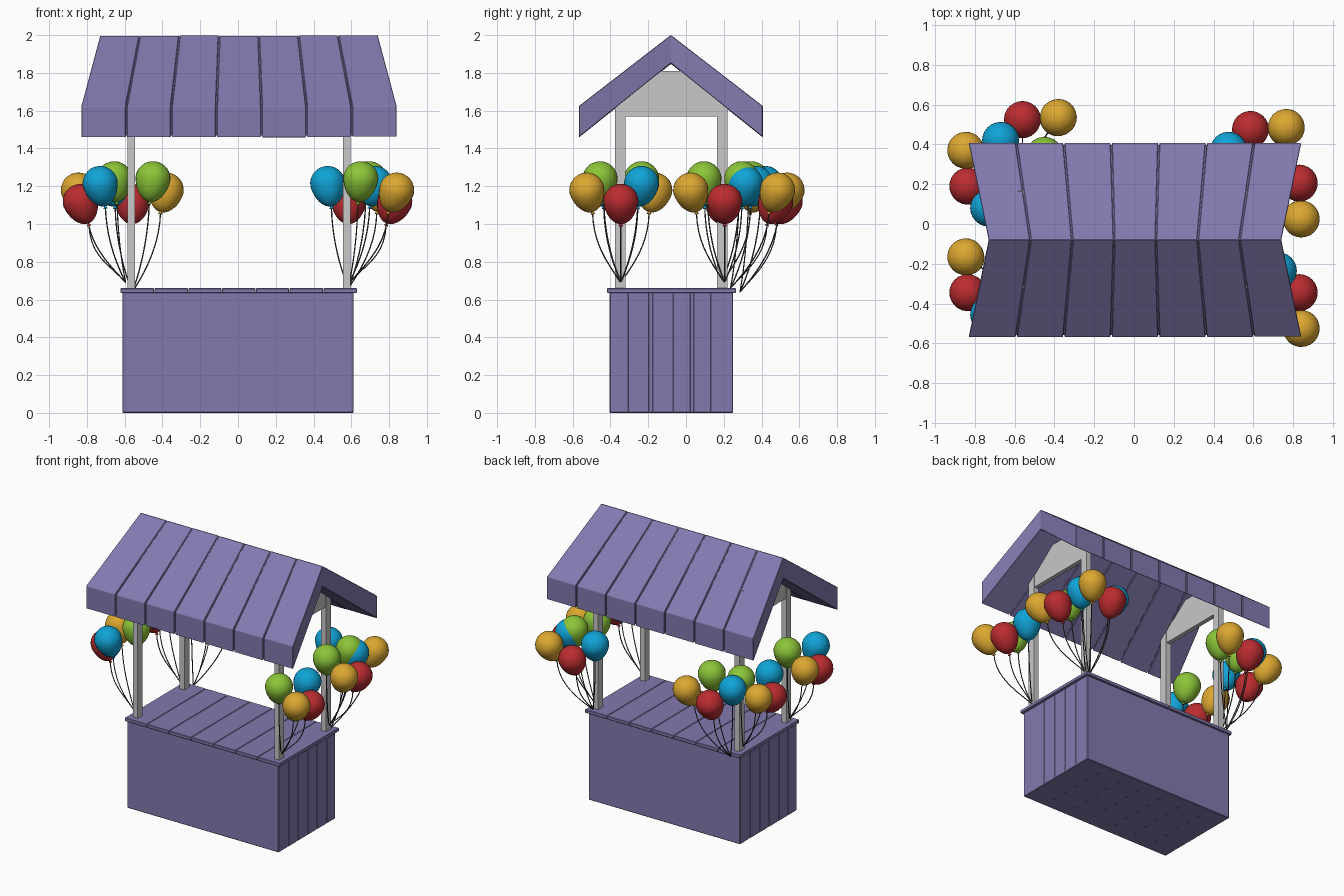
import bpy, bmesh, math, random
from mathutils import Vector, Matrix

if "Cube" in bpy.data.objects:
    bpy.data.objects.remove(bpy.data.objects["Cube"])

random.seed(4)

def material(name, rgb):
    m = bpy.data.materials.new(name)
    m.diffuse_color = (*rgb, 1)
    m.use_nodes = True
    m.node_tree.nodes["Principled BSDF"].inputs["Base Color"].default_value = m.diffuse_color
    return m

PURPLE = material("purple_wood", (0.225, 0.195, 0.43))
GREY = material("pale_grey_paint", (0.58, 0.58, 0.58))
STRING = material("dark_string", (0.07, 0.07, 0.07))
RED = material("red_balloon", (0.50, 0.025, 0.03))
YELLOW = material("yellow_balloon", (0.72, 0.39, 0.03))
BLUE = material("blue_balloon", (0.005, 0.37, 0.68))
GREEN = material("green_balloon", (0.26, 0.56, 0.04))

def finish(bm, name, mat):
    bmesh.ops.recalc_face_normals(bm, faces=bm.faces[:])
    me = bpy.data.meshes.new(name)
    bm.to_mesh(me)
    bm.free()
    me.materials.append(mat)
    ob = bpy.data.objects.new(name, me)
    bpy.context.collection.objects.link(ob)
    return ob

def add_box(bm, lo, hi):
    lo, hi = Vector(lo), Vector(hi)
    size = hi - lo
    m = Matrix.Translation((lo + hi) / 2) @ Matrix.Diagonal((*size, 1))
    bmesh.ops.create_cube(bm, size=1, matrix=m)

def box(name, lo, hi, mat):
    bm = bmesh.new()
    add_box(bm, lo, hi)
    return finish(bm, name, mat)

def bevel(ob, width):
    b = ob.modifiers.new("edge", 'BEVEL')
    b.width, b.segments = width, 1

# counter: solid core clad in vertical planks on four sides
X, Y0, Y1, H, D = 0.61, -0.405, 0.25, 0.64, 0.012
box("counter_core", (-X + D, Y0 + D, 0.002), (X - D, Y1 - D, H), PURPLE)

def planks(name, a, b, n, gap, make_box, width):
    bm = bmesh.new()
    step = (b - a) / n
    for i in range(n):
        s = a + i * step + (gap / 2 if i else 0)
        e = a + (i + 1) * step - (gap / 2 if i < n - 1 else 0)
        add_box(bm, *make_box(s, e))
    bevel(finish(bm, name, PURPLE), width)

planks("counter_front_back_planks", -X, X, 7, 0.006,
       lambda s, e: ((s, Y0, 0), (e, Y1, H)), 0.004)
planks("counter_side_planks", Y0, Y1, 6, 0.014,
       lambda s, e: ((-X - 0.002, s, 0), (X + 0.002, e, H)), 0.004)

# counter top boards
planks("counter_top", -0.622, 0.63, 7, 0.002,
       lambda s, e: ((s, -0.418, 0.635), (e, 0.265, 0.66)), 0.003)

# roof: thick chevron, boards fanning outwards from ridge to eaves
RY = -0.08

def chevron(bm, t0, t1, inset=0.0, lift=0.0):
    half = 0.485 - inset
    pts = [(-half, 1.46 + inset, 0.835), (-half, 1.625 - inset, 0.835), (0, 2.0 - inset, 0.735),
           (half, 1.625 - inset, 0.835), (half, 1.46 + inset, 0.835), (0, 1.85 + inset, 0.735)]
    rings = []
    for t in (t0, t1):
        rings.append([bm.verts.new((0.005 + w * t, RY + y + math.copysign(lift, y) * (y != 0), z + lift))
                      for y, z, w in pts])
    a, b = rings
    for i in range(6):
        j = (i + 1) % 6
        bm.faces.new((a[i], a[j], b[j], b[i]))
    for r in rings:   # two quads per end
        bm.faces.new((r[0], r[1], r[2], r[5]))
        bm.faces.new((r[2], r[3], r[4], r[5]))

bm = bmesh.new()
chevron(bm, -0.99, 0.99, inset=0.008)
finish(bm, "roof_core", PURPLE)
bm = bmesh.new()
for i in range(7):
    g0, g1 = (0.004 if i else 0), (0.004 if i < 6 else 0)
    chevron(bm, -1 + 2 * i / 7 + g0, -1 + 2 * (i + 1) / 7 - g1, lift=random.uniform(-0.003, 0.001))
bevel(finish(bm, "roof_boards", PURPLE), 0.003)

# posts and gable panels
for sx, side in ((-1, "left"), (1, "right")):
    cx = 0.005 + sx * 0.571
    for cy, end in ((-0.348, "front"), (0.193, "back")):
        box(f"{side}_{end}_post", (cx - 0.02, cy - 0.028, 0.65), (cx + 0.02, cy + 0.028, 1.73), GREY)
    box(f"{side}_gable_panel", (cx - 0.016, -0.322, 1.57), (cx + 0.016, 0.166, 1.81), GREY)

# balloon: sphere pulled into a teardrop with a small knot
def balloon(name, pos, axis, mat):
    bm = bmesh.new()
    bmesh.ops.create_uvsphere(bm, u_segments=24, v_segments=16, radius=1)
    for v in bm.verts:
        z = v.co.z
        k = 0.093 * (1 + 0.10 * z if z < 0 else 1)
        v.co = Vector((v.co.x * k, v.co.y * k, z * (0.125 if z < 0 else 0.092)))
    bmesh.ops.create_cone(bm, cap_ends=True, segments=8, radius1=0.012, radius2=0.003, depth=0.016,
                          matrix=Matrix.Translation((0, 0, -0.130)))
    rot = Vector((0, 0, 1)).rotation_difference(axis).to_matrix().to_4x4()
    bmesh.ops.transform(bm, matrix=Matrix.Translation(pos) @ rot, verts=bm.verts[:])
    ob = finish(bm, name, mat)
    for p in ob.data.polygons:
        p.use_smooth = True

def string(name, top, axis, base):
    cu = bpy.data.curves.new(name, 'CURVE')
    cu.dimensions = '3D'
    cu.bevel_depth, cu.bevel_resolution, cu.resolution_u = 0.0035, 1, 10
    sp = cu.splines.new('BEZIER')
    sp.bezier_points.add(1)
    p, q = sp.bezier_points
    out = Vector((top.x - base.x, top.y - base.y, 0))
    p.co, q.co = base, top
    p.handle_right = base + out * 0.45 + Vector((0, 0, 0.10))
    p.handle_left = base - Vector((0, 0, 0.05))
    q.handle_left = top - axis * 0.10 - Vector((0, 0, 0.08)) + out * 0.12
    q.handle_right = top + axis * 0.05
    cu.materials.append(STRING)
    ob = bpy.data.objects.new(name, cu)
    bpy.context.collection.objects.link(ob)

# one bunch facing +x: outward, sideways, height, colour
BUNCH = [("red", 0.26, 0.0, 1.12, RED), ("yellow", 0.27, -0.18, 1.18, YELLOW),
         ("blue", 0.155, 0.11, 1.215, BLUE), ("green", 0.08, -0.11, 1.24, GREEN)]
# bunch name, centre, rotation, string anchor height
PLACES = [("right_front", 0.57, -0.345, 0, 0.69), ("right_side", 0.57, 0.205, 0, 0.69),
          ("left_front", -0.575, -0.345, 180, 0.69), ("left_side", -0.575, 0.19, 180, 0.69),
          ("left_back", -0.56, 0.265, 90, 0.64), ("right_back", 0.585, 0.215, 90, 0.66)]

for place, cx, cy, deg, az in PLACES:
    rot = Matrix.Rotation(math.radians(deg), 3, 'Z')
    base = Vector((cx, cy, az)) + rot @ Vector((0.02, 0, 0))
    for colour, ox, oy, h, mat in BUNCH:
        off = rot @ Vector((ox, oy, 0))
        pos = Vector((cx, cy, h)) + off
        axis = (off * 1.4 + Vector((0, 0, 1))).normalized()
        balloon(f"{place}_{colour}_balloon", pos, axis, mat)
        string(f"{place}_{colour}_string", pos - axis * 0.132, axis, base)
